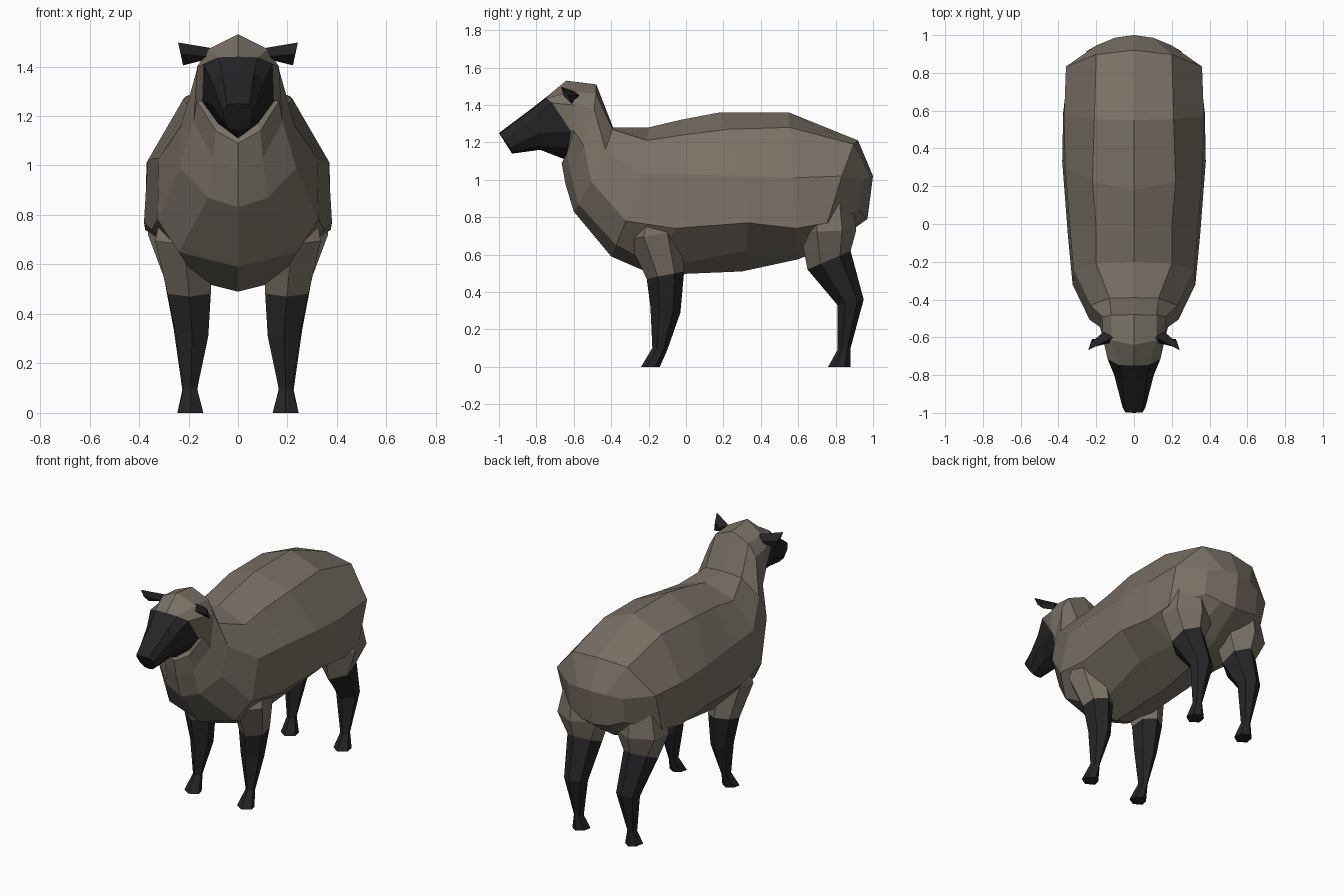
import bpy, bmesh

if "Cube" in bpy.data.objects:
    bpy.data.objects.remove(bpy.data.objects["Cube"])


def material(name, rgb):
    m = bpy.data.materials.new(name)
    m.diffuse_color = (*rgb, 1)
    m.use_nodes = True
    m.node_tree.nodes["Principled BSDF"].inputs["Base Color"].default_value = m.diffuse_color
    return m


WOOL = material("wool", (0.19, 0.165, 0.13))
DARK = material("dark_hide", (0.018, 0.018, 0.02))


def loft(name, rings, mat, closed, caps):
    """Skin a list of point rings on the right side and mirror it across x."""
    bm = bmesh.new()
    vs = [[bm.verts.new(p) for p in r] for r in rings]
    n = len(rings[0])
    for a, b in zip(vs, vs[1:]):
        for i in range(n if closed else n - 1):
            j = (i + 1) % n
            bm.faces.new((a[i], a[j], b[j], b[i]))
    for c in caps:
        bm.faces.new(vs[c])
    bmesh.ops.recalc_face_normals(bm, faces=bm.faces[:])
    me = bpy.data.meshes.new(name)
    bm.to_mesh(me)
    bm.free()
    me.materials.append(mat)
    ob = bpy.data.objects.new(name, me)
    bpy.context.collection.objects.link(ob)
    mod = ob.modifiers.new("mirror", 'MIRROR')
    mod.use_clip = True
    return ob


def half_ring(top, bottom, bow, *sides, curve=0):
    """Half cross-section: centre top, side points, centre bottom.
    y runs from top to bottom with a bow; curve pulls the sides forward."""
    (yt, zt), (yb, zb) = top, bottom
    pts = [(0, yt, zt)]
    for x, z in sides:
        s = (zt - z) / (zt - zb)
        pts.append((x, yt + (yb - yt) * s + bow * 4 * s * (1 - s) - curve * x * x, z))
    return pts + [(0, yb, zb)]


def leg_ring(yf, zf, yb, zb, xi, xo):
    """Six-sided leg section between a front and a back point."""
    def at(x, t):
        return (x, yf + (yb - yf) * t, zf + (zb - zf) * t)
    xm = (xi + xo) / 2
    return [at(xm, 0), at(xo, .3), at(xo - .01, .75), at(xm, 1), at(xi + .01, .75), at(xi, .3)]


# Head wool, neck and trunk
brow = half_ring((-.75, 1.44), (-.65, 1.11), .08, (.08, 1.437), (.14, 1.41), (.145, 1.26), (.08, 1.17))
body = [
    brow,
    half_ring((-.64, 1.53), (-.665, 1.09), .06, (.12, 1.47), (.165, 1.40), (.166, 1.26), (.09, 1.14)),
    half_ring((-.48, 1.51), (-.645, .98), .04, (.12, 1.46), (.168, 1.38), (.18, 1.18), (.10, 1.03)),
    half_ring((-.39, 1.28), (-.60, .83), .02, (.13, 1.27), (.23, 1.16), (.235, .99), (.12, .87)),
    half_ring((-.20, 1.28), (-.40, .59), .03, (.20, 1.21), (.32, 1.03), (.325, .78), (.24, .65)),
    half_ring((-.03, 1.32), (-.17, .49), .08, (.20, 1.24), (.34, 1.03), (.35, .74), (.16, .53)),
    half_ring((.18, 1.36), (.30, .51), .08, (.22, 1.27), (.365, 1.02), (.38, .77), (.22, .62)),
    half_ring((.55, 1.36), (.60, .575), 0, (.21, 1.28), (.37, 1.01), (.375, .74), (.19, .62)),
    half_ring((.92, 1.21), (.76, .64), .05, (.20, 1.19), (.36, 1.02), (.355, .77), (.15, .67), curve=.6),
    half_ring((1.0, 1.02), (.97, .79), 0, (.10, 1.015), (.20, 1.0), (.20, .84), (.10, .80), curve=1.3),
]
loft("wool_body", body, WOOL, False, [-1])

# Dark face tapering to the muzzle
muzzle = half_ring((-1.0, 1.25), (-.93, 1.14), .01, (.045, 1.247), (.06, 1.22), (.055, 1.17), (.03, 1.145))
jaw = half_ring((-.82, 1.385), (-.78, 1.16), .02, (.065, 1.38), (.105, 1.34), (.11, 1.25), (.06, 1.18))
loft("face", [brow, jaw, muzzle], DARK, False, [-1])

# Ears: thin blades pointing outwards
ear = [
    [(.11, -.60, 1.475), (.13, -.63, 1.44), (.14, -.60, 1.425), (.16, -.57, 1.45)],
    [(.242, -.668, 1.497), (.23, -.655, 1.45), (.222, -.61, 1.405), (.23, -.63, 1.45)],
]
loft("ear", ear, DARK, True, [0, -1])

# Legs: woolly upper part and dark lower part share the joint ring
front_joint = leg_ring(-.21, .47, -.01, .51, .11, .285)
front_wool = [leg_ring(-.24, .92, -.06, .92, .12, .29),
              leg_ring(-.31, .68, -.03, .73, .10, .335), front_joint]
front_dark = [front_joint, leg_ring(-.19, .32, -.03, .29, .12, .25),
              leg_ring(-.18, .10, -.10, .09, .165, .22), leg_ring(-.24, 0, -.14, 0, .14, .245)]
hind_joint = leg_ring(.65, .52, .88, .62, .11, .30)
hind_wool = [leg_ring(.62, .95, .88, .95, .10, .32),
             leg_ring(.61, .72, .91, .73, .06, .365), hind_joint]
hind_dark = [hind_joint, leg_ring(.81, .33, .95, .36, .12, .26),
             leg_ring(.81, .09, .88, .10, .165, .225), leg_ring(.76, 0, .88, 0, .14, .245)]
for name, wool, dark in (("front", front_wool, front_dark), ("hind", hind_wool, hind_dark)):
    loft(name + "_thigh", wool, WOOL, True, [0])
    loft(name + "_leg", dark, DARK, True, [-1])
